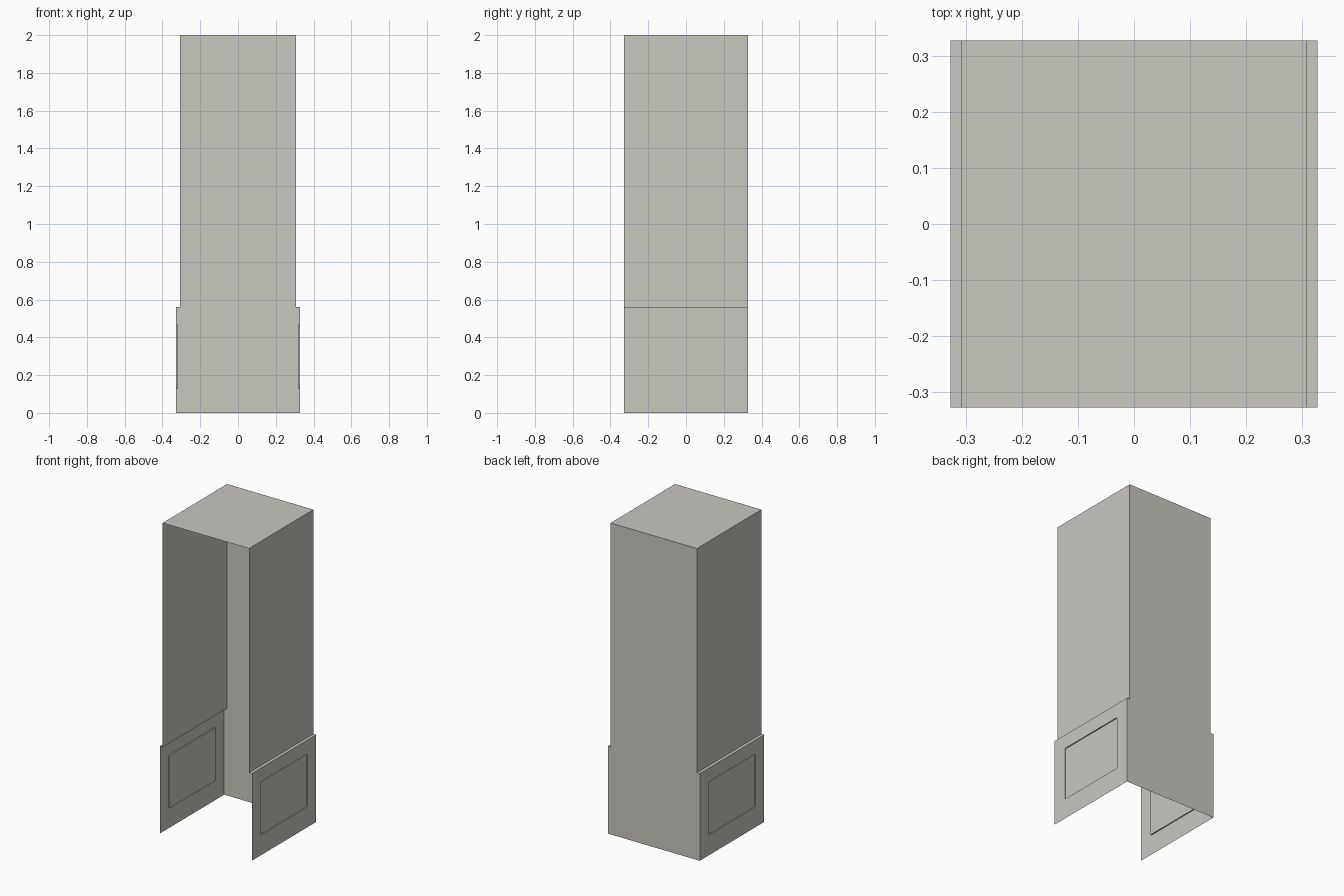
import bpy, bmesh, math

if "Cube" in bpy.data.objects:
    bpy.data.objects.remove(bpy.data.objects["Cube"])

W, S, D = 0.327, 0.307, 0.327     # base half width, upper half width, half depth
H, LEDGE = 2.0, 0.56

mat = bpy.data.materials.new("warm_grey")
mat.diffuse_color = (0.578, 0.571, 0.521, 1)
mat.use_nodes = True
mat.node_tree.nodes["Principled BSDF"].inputs["Base Color"].default_value = mat.diffuse_color


def make_object(name, bm):
    bmesh.ops.remove_doubles(bm, verts=bm.verts, dist=1e-5)
    me = bpy.data.meshes.new(name)
    bm.to_mesh(me)
    bm.free()
    me.materials.append(mat)
    ob = bpy.data.objects.new(name, me)
    bpy.context.collection.objects.link(ob)


def face(bm, pts):
    return bm.faces.new([bm.verts.new(p) for p in pts])


# Casing: stepped outline, closed at the back and top, open at front and bottom
bm = bmesh.new()
right = [(W, 0), (W, LEDGE), (S, LEDGE), (S, H)]
outline = right + [(-x, z) for x, z in reversed(right)]
face(bm, [(x, D, z) for x, z in reversed(outline)])
for (x0, z0), (x1, z1) in zip(outline, outline[1:]):
    if abs(x0) == W and abs(x1) == W:
        continue                   # lower sides are built as recessed panels
    face(bm, [(x0, -D, z0), (x0, D, z0), (x1, D, z1), (x1, -D, z1)])
make_object("casing", bm)


# Lower side panels: a flat border around a shallow rounded recess
def side_panel(name, side):
    bm = bmesh.new()
    hw, zlo, zhi, r, depth = 0.236, 0.13, 0.47, 0.008, 0.007
    n = 3                          # segments per rounded corner
    corners = [(1, 1), (-1, 1), (-1, -1), (1, -1)]
    outer, rim, floor = [], [], []
    for i, (sy, sz) in enumerate(corners):
        outer.append(bm.verts.new((side * W, sy * D, LEDGE if sz > 0 else 0)))
        cy, cz = sy * (hw - r), (zhi - r if sz > 0 else zlo + r)
        for k in range(n + 1):
            a = math.pi / 2 * (i + k / n)
            y, z = cy + r * math.cos(a), cz + r * math.sin(a)
            rim.append(bm.verts.new((side * W, y, z)))
            floor.append(bm.verts.new((side * (W - depth), y, z)))
    m = len(rim)
    for j in range(m):
        k, c = (j + 1) % m, j // (n + 1)
        bm.faces.new((rim[j], rim[k], floor[k], floor[j]))
        if k // (n + 1) == c:
            bm.faces.new((outer[c], rim[k], rim[j]))
        else:
            bm.faces.new((outer[c], outer[(c + 1) % 4], rim[k], rim[j]))
    bm.faces.new(floor)
    bmesh.ops.recalc_face_normals(bm, faces=bm.faces)
    bm.normal_update()
    bm.faces.ensure_lookup_table()
    if bm.faces[-1].normal.x * side < 0:
        bmesh.ops.reverse_faces(bm, faces=bm.faces)
    make_object(name, bm)


side_panel("right_lower_panel", 1)
side_panel("left_lower_panel", -1)
